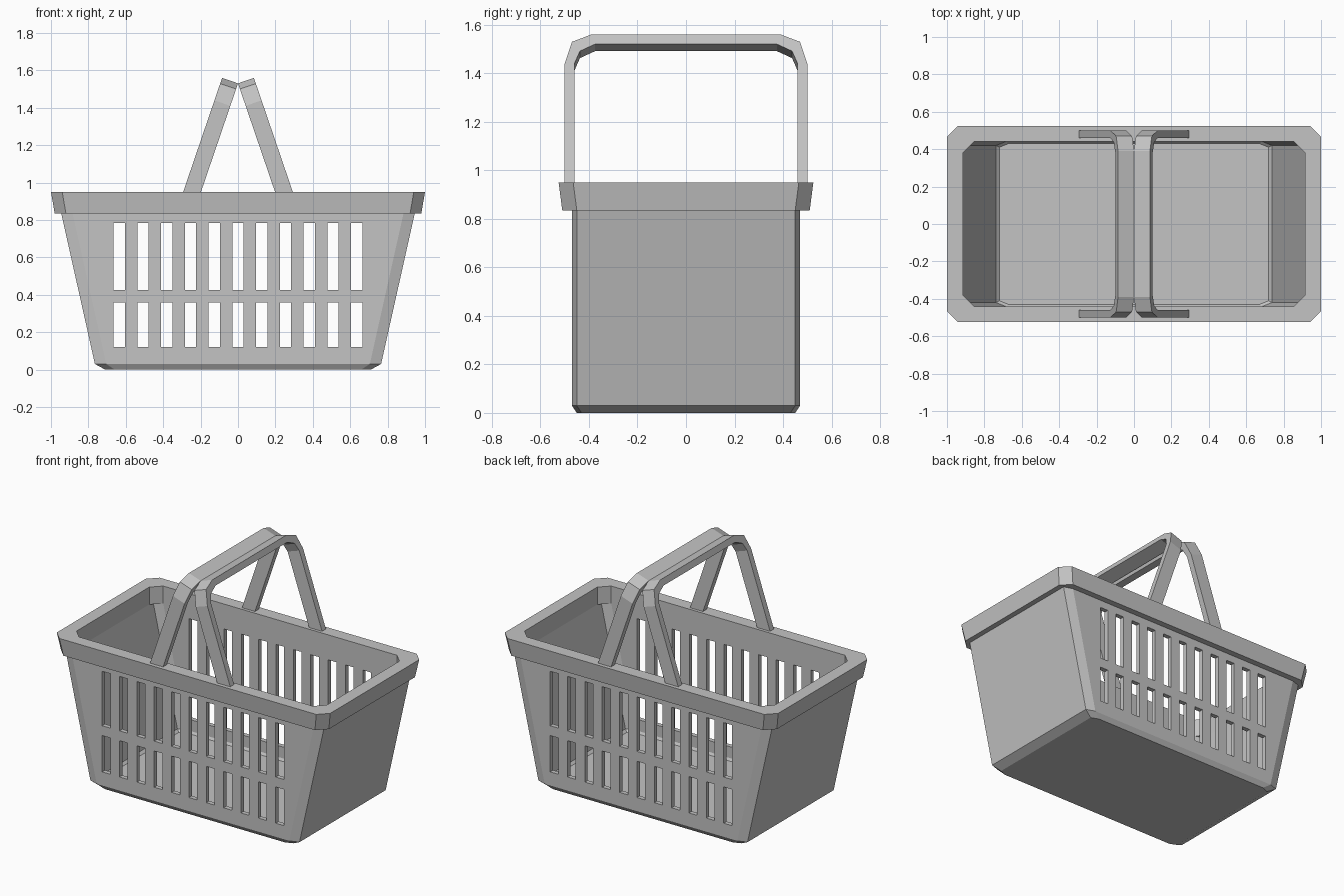
import bpy, bmesh
from math import hypot
from mathutils import Vector

old = bpy.data.objects.get("Cube")
if old:
    bpy.data.objects.remove(old, do_unlink=True)

gray = bpy.data.materials.new("plain gray plastic")
gray.use_nodes = True
color = (0.55, 0.55, 0.55, 1)
gray.diffuse_color = color
gray.node_tree.nodes["Principled BSDF"].inputs["Base Color"].default_value = color


def finish(name, bm):
    bmesh.ops.recalc_face_normals(bm, faces=bm.faces)
    mesh = bpy.data.meshes.new(name)
    bm.to_mesh(mesh)
    bm.free()
    mesh.materials.append(gray)
    obj = bpy.data.objects.new(name, mesh)
    bpy.context.scene.collection.objects.link(obj)
    return obj


def ring(bm, hx, hy, z, cx, cy):
    """Rectangle with cut corners, as eight vertices."""
    pts = [(hx, hy - cy), (hx - cx, hy), (cx - hx, hy), (-hx, hy - cy),
           (-hx, cy - hy), (cx - hx, -hy), (hx - cx, -hy), (hx, cy - hy)]
    return [bm.verts.new((x, y, z)) for x, y in pts]


def loft(name, sections, closed):
    """Skin stacked rings; either join last to first or cap both ends."""
    bm = bmesh.new()
    rings = [ring(bm, *s) for s in sections]
    pairs = list(zip(rings, rings[1:]))
    if closed:
        pairs.append((rings[-1], rings[0]))
    else:
        bm.faces.new(rings[0])
        bm.faces.new(rings[-1])
    for a, b in pairs:
        for i in range(8):
            j = (i + 1) % 8
            bm.faces.new((a[i], a[j], b[j], b[i]))
    return finish(name, bm)


# Tapered basket shell: outside upward, then inside down to the floor
basket = loft("basket", [
    (0.71, 0.45, 0, 0.05, 0.02),
    (0.765, 0.47, 0.03, 0.06, 0.02),
    (0.945, 0.47, 0.835, 0.06, 0.02),
    (0.915, 0.44, 0.835, 0.06, 0.02),
    (0.737, 0.44, 0.045, 0.05, 0.02),
    (0.72, 0.43, 0.03, 0.05, 0.02),
], False)

# Flared rim
loft("rim", [
    (0.98, 0.51, 0.835, 0.06, 0.06),
    (1.0, 0.525, 0.95, 0.06, 0.06),
    (0.915, 0.44, 0.95, 0.06, 0.06),
    (0.915, 0.44, 0.835, 0.06, 0.06),
], True)

# Two rows of slots cut through front and back walls
bm = bmesh.new()
for low, high in ((0.12, 0.36), (0.425, 0.785)):
    for i in range(-5, 6):
        made = bmesh.ops.create_cube(bm, size=1)["verts"]
        bmesh.ops.scale(bm, verts=made, vec=(0.06, 1.4, high - low))
        bmesh.ops.translate(bm, verts=made, vec=(i * 0.127, 0, (low + high) / 2))
cutter = finish("slot_cutter", bm)
cutter.hide_render = True
cut = basket.modifiers.new("slots", "BOOLEAN")
cut.operation = "DIFFERENCE"
cut.solver = "EXACT"
cut.object = cutter
bpy.context.view_layer.update()
graph = bpy.context.evaluated_depsgraph_get()
cut_mesh = bpy.data.meshes.new_from_object(basket.evaluated_get(graph))
basket.modifiers.clear()
basket.data = cut_mesh
bpy.data.objects.remove(cutter, do_unlink=True)


# Leaning handles: half profile as (y, distance down from the top)
OUTER = [(0.5, 0.67), (0.5, 0.127), (0.47, 0.032), (0.39, 0)]
INNER = [(0.46, 0.67), (0.46, 0.127), (0.437, 0.072), (0.375, 0.042)]


def handle(name, side):
    down = Vector((side * 0.203, 0, -0.595)).normalized()
    across = Vector((-down.z, 0, down.x))
    top = Vector((side * 0.0425, 0, 1.545))
    outer = OUTER + [(-y, s) for y, s in reversed(OUTER)]
    inner = INNER + [(-y, s) for y, s in reversed(INNER)]
    bm = bmesh.new()
    loops = []
    for o, i in zip(outer, inner):
        loops.append([bm.verts.new(top + down * s + across * w + Vector((0, y, 0)))
                      for (y, s), w in ((o, -0.045), (o, 0.045), (i, 0.045), (i, -0.045))])
    for a, b in zip(loops, loops[1:]):
        for k in range(4):
            m = (k + 1) % 4
            bm.faces.new((a[k], a[m], b[m], b[k]))
    bm.faces.new(loops[0])
    bm.faces.new(loops[-1])
    finish(name, bm)


handle("left_handle", 1)
handle("right_handle", -1)
